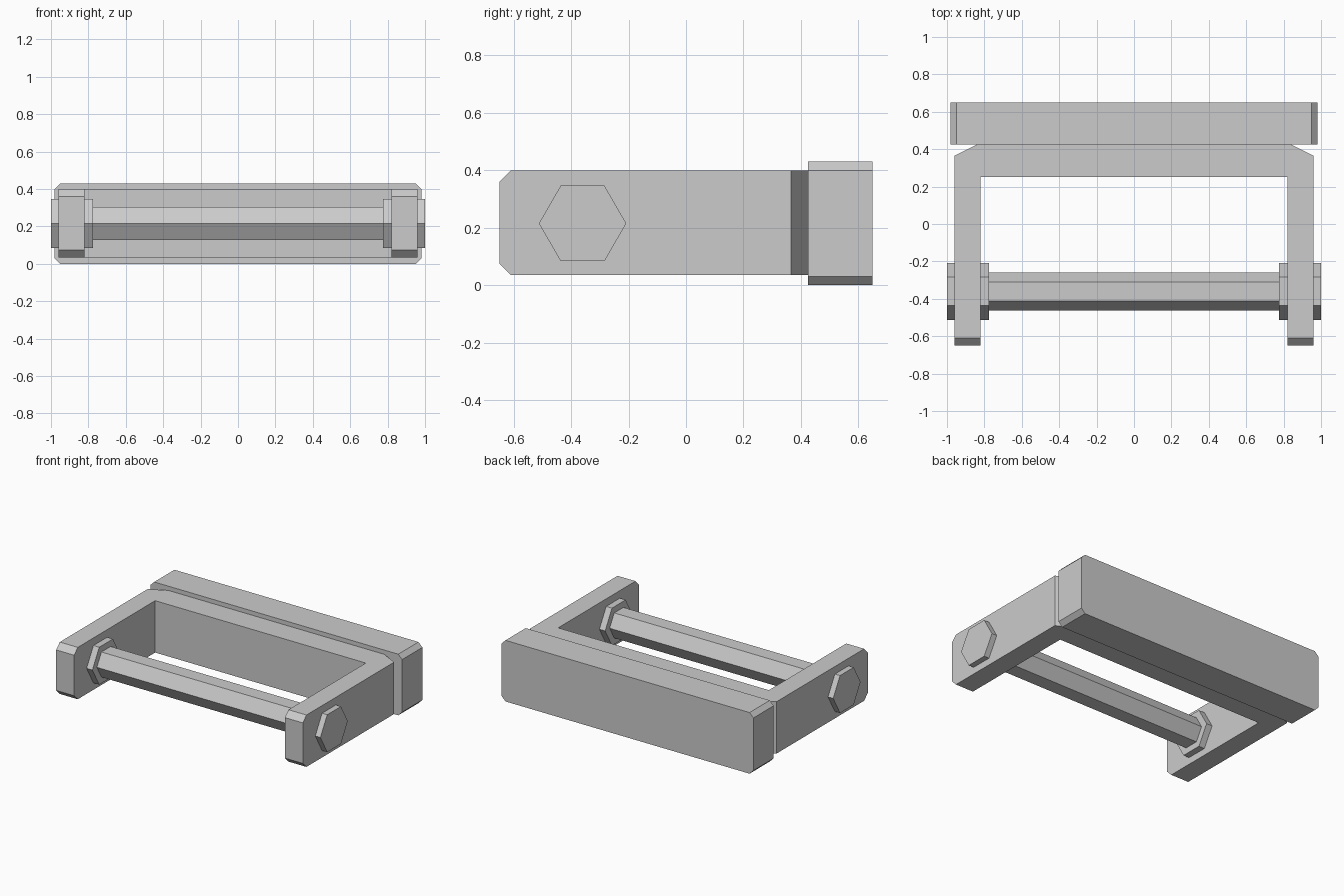
import bpy, bmesh, math
from mathutils import Vector

if "Cube" in bpy.data.objects:
    bpy.data.objects.remove(bpy.data.objects["Cube"], do_unlink=True)

# One flat grey for the whole model
grey = bpy.data.materials.new("plain grey")
grey.use_nodes = True
grey.diffuse_color = (0.6, 0.6, 0.6, 1)
grey.node_tree.nodes["Principled BSDF"].inputs["Base Color"].default_value = (0.6, 0.6, 0.6, 1)


def prism(name, outline, extrude, bevel_rule=None, width=0.0):
    """Extrude a flat outline; chamfer the edges picked by bevel_rule."""
    bm = bmesh.new()
    face = bm.faces.new([bm.verts.new(p) for p in outline])
    new = bmesh.ops.extrude_face_region(bm, geom=[face])["geom"]
    moved = [v for v in new if isinstance(v, bmesh.types.BMVert)]
    bmesh.ops.translate(bm, vec=Vector(extrude), verts=moved)
    bmesh.ops.recalc_face_normals(bm, faces=bm.faces)
    if bevel_rule:
        edges = [e for e in bm.edges if all(bevel_rule(v.co) for v in e.verts)
                 and abs(e.verts[0].co.z - e.verts[1].co.z) < 0.001]
        bmesh.ops.bevel(bm, geom=edges, offset=width, segments=1, affect='EDGES')
    mesh = bpy.data.meshes.new(name)
    bm.to_mesh(mesh)
    bm.free()
    mesh.materials.append(grey)
    obj = bpy.data.objects.new(name, mesh)
    bpy.context.collection.objects.link(obj)
    return obj


def hex_bar(name, x0, x1, radius):
    """Six-sided bar along x, with corners pointing forward and back."""
    ring = [(x0, -0.36 + radius * math.cos(i * math.pi / 3),
             0.215 + radius * math.sin(i * math.pi / 3)) for i in range(6)]
    return prism(name, ring, (x1 - x0, 0, 0))


# Back bar with chamfered long corners
half = [(0.98, 0.03), (0.98, 0.4), (0.95, 0.43)]
right = [(x, 0.425, z) for x, z in [(0.95, 0)] + half]
left = [(-x, y, z) for x, y, z in reversed(right)]
prism("back_bar", right + left, (0, 0.225, 0))

# U-shaped bracket with chamfered arm tips
side = [(0.82, 0.25), (0.82, -0.65), (0.96, -0.65), (0.96, 0.365), (0.83, 0.43)]
outline = [(x, y, 0.035) for x, y in side]
outline += [(-x, y, z) for x, y, z in reversed(outline)]
prism("bracket", outline, (0, 0, 0.365), lambda co: co.y < -0.64, 0.04)

# Cross rod and the bolt heads through each arm
hex_bar("cross_rod", -0.8, 0.8, 0.102)
hex_bar("left_bolt", 0.775, 1.0, 0.152)
hex_bar("right_bolt", -1.0, -0.775, 0.152)
